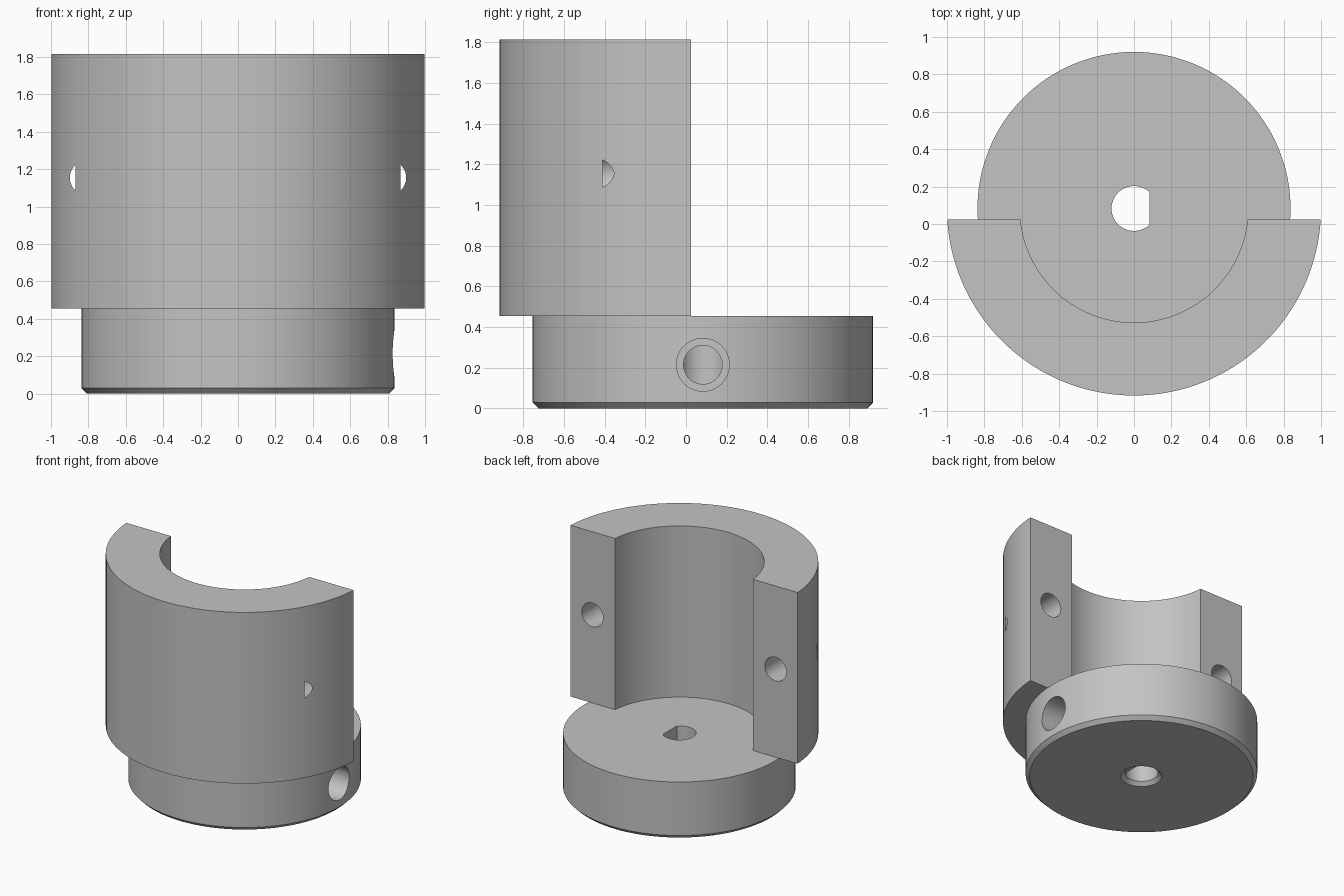
import bpy, bmesh
from math import acos, asin, cos, sin, pi
from mathutils import Matrix

cube = bpy.data.objects.get("Cube")
if cube:
    bpy.data.objects.remove(cube, do_unlink=True)

AXIS_Y = 0.083      # shared axis of base and shell
BASE_TOP = 0.455
TOP = 1.815

grey = bpy.data.materials.new("plain_grey")
grey.use_nodes = True
colour = (0.55, 0.55, 0.55, 1)
grey.diffuse_color = colour
grey.node_tree.nodes["Principled BSDF"].inputs["Base Color"].default_value = colour


def finish(name, bm):
    bmesh.ops.recalc_face_normals(bm, faces=bm.faces)
    mesh = bpy.data.meshes.new(name)
    bm.to_mesh(mesh)
    bm.free()
    mesh.materials.append(grey)
    obj = bpy.data.objects.new(name, mesh)
    bpy.context.collection.objects.link(obj)
    return obj


def prism(name, outline, z0, z1):
    bm = bmesh.new()
    face = bm.faces.new([bm.verts.new((x, y, z0)) for x, y in outline])
    grown = bmesh.ops.extrude_face_region(bm, geom=[face])
    verts = [v for v in grown["geom"] if isinstance(v, bmesh.types.BMVert)]
    bmesh.ops.translate(bm, vec=(0, 0, z1 - z0), verts=verts)
    return finish(name, bm)


def turned(name, profile, place, sides=64):
    """Solid of revolution: rings of (radius, height), capped at both ends."""
    bm = bmesh.new()
    rings = [[bm.verts.new((r * cos(2 * pi * i / sides), r * sin(2 * pi * i / sides), h))
              for i in range(sides)] for r, h in profile]
    for low, high in zip(rings, rings[1:]):
        for i in range(sides):
            j = (i + 1) % sides
            bm.faces.new((low[i], low[j], high[j], high[i]))
    bm.faces.new(rings[0])
    bm.faces.new(rings[-1])
    bm.transform(place)
    return finish(name, bm)


def arc(radius, start, end, steps):
    return [(radius * cos(start + (end - start) * i / steps),
             AXIS_Y + radius * sin(start + (end - start) * i / steps))
            for i in range(steps + 1)]


def cut(obj, cutters):
    bpy.context.view_layer.objects.active = obj
    for cutter in cutters:
        mod = obj.modifiers.new("cut", "BOOLEAN")
        mod.operation = "DIFFERENCE"
        mod.solver = "EXACT"
        mod.object = cutter
        bpy.ops.object.modifier_apply(modifier=mod.name)
        bpy.data.objects.remove(cutter, do_unlink=True)


upright = Matrix.Translation((0, AXIS_Y, 0))

# Chamfered base disc
base = turned("base_disc", [(0.807, 0), (0.837, 0.03), (0.837, BASE_TOP)], upright, 128)

# D-shaped shaft bore with a countersunk mouth, and a stepped side screw hole
flat = acos(0.083 / 0.12)
sideways = Matrix.Translation((0, AXIS_Y, 0.215)) @ Matrix.Rotation(pi / 2, 4, "Y")
cut(base, [
    prism("bore_cutter", arc(0.12, flat, 2 * pi - flat, 48), 0.02, 0.6),
    turned("mouth_cutter", [(0.158, -0.01), (0.12, 0.028), (0.12, 0.032)], upright),
    turned("screw_cutter", [(0.095, 0.02), (0.095, 0.5)], sideways),
    turned("screw_head_cutter", [(0.13, 0.42), (0.13, 1)], sideways),
])

# Half-round shell, cut just in front of the shared axis
drop = AXIS_Y - 0.025
outer, inner = asin(drop / 1.0), asin(drop / 0.61)
outline = (arc(1.0, pi + outer, 2 * pi - outer, 72)
           + arc(0.61, 2 * pi - inner, pi + inner, 56))
shell = prism("half_shell", outline, BASE_TOP, TOP)

# Flat-bottomed bolt holes in both end faces of the shell
cut(shell, [
    turned("bolt_cutter", [(0.094, -0.1), (0.094, 0.41)],
           Matrix.Translation((side * 0.805, 0, 1.155)) @ Matrix.Rotation(pi / 2, 4, "X"))
    for side in (-1, 1)
])

# Smooth curved walls, crisp edges
bpy.ops.object.select_all(action="DESELECT")
for obj in (base, shell):
    obj.select_set(True)
bpy.context.view_layer.objects.active = base
bpy.ops.object.shade_smooth_by_angle(angle=pi / 6)
